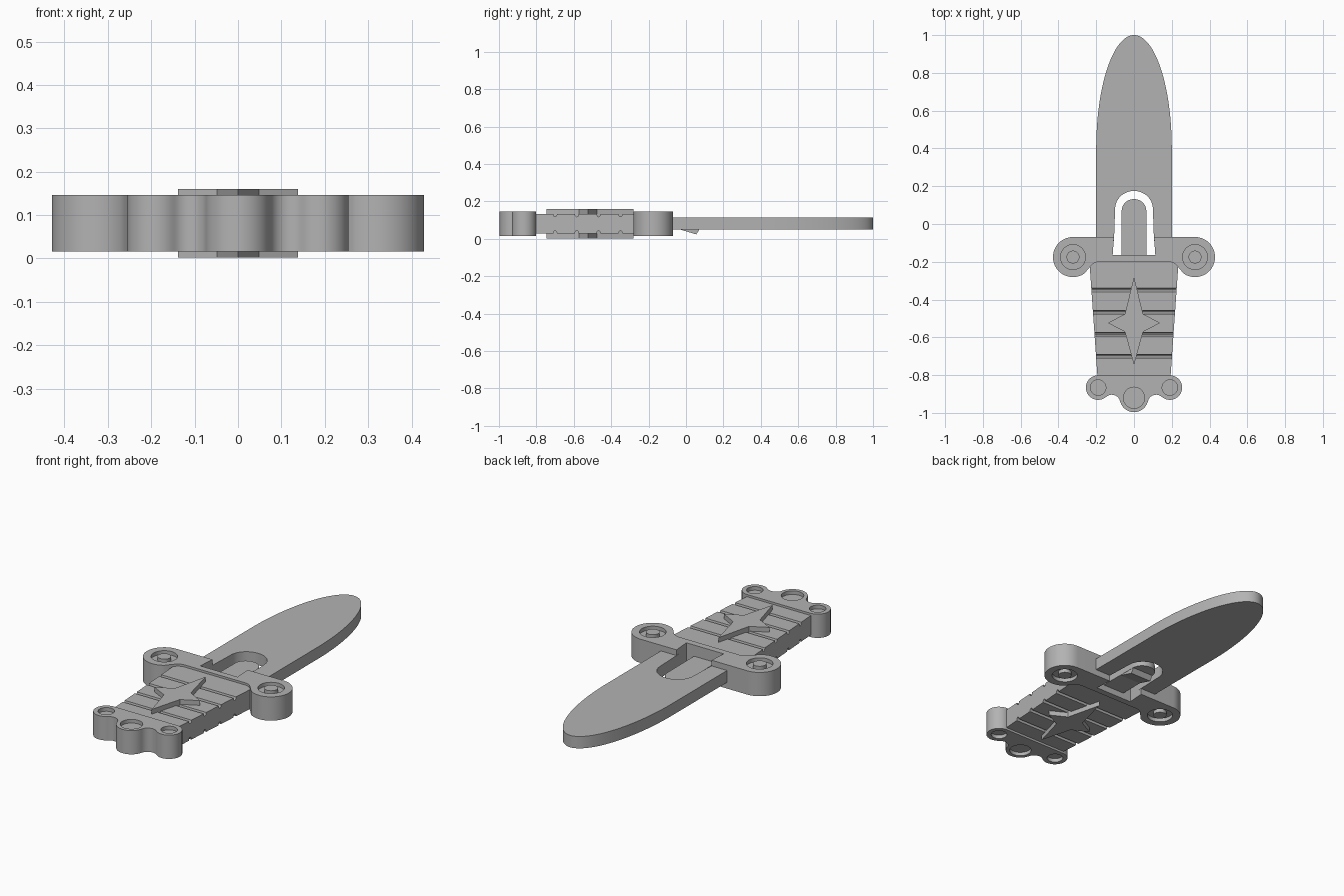
import bpy, bmesh
from math import cos, sin, radians, atan2, degrees, hypot, sqrt

cube = bpy.data.objects.get("Cube")
if cube:
    bpy.data.objects.remove(cube, do_unlink=True)

grey = bpy.data.materials.new("plain grey")
grey.use_nodes = True
grey.diffuse_color = (0.45, 0.45, 0.45, 1)
grey.node_tree.nodes["Principled BSDF"].inputs["Base Color"].default_value = grey.diffuse_color

MID = 0.081          # height of the plane of symmetry
BODY = 0.065         # half thickness of guard and pommel
DEPTH = 0.02         # depth of the round recesses


def finish(name, bm):
    bmesh.ops.recalc_face_normals(bm, faces=bm.faces)
    mesh = bpy.data.meshes.new(name)
    bm.to_mesh(mesh)
    bm.free()
    mesh.materials.append(grey)
    obj = bpy.data.objects.new(name, mesh)
    bpy.context.collection.objects.link(obj)
    return obj


def add_prism(bm, pts, z0, z1):
    face = bm.faces.new([bm.verts.new((x, y, z0)) for x, y in pts])
    ext = bmesh.ops.extrude_face_region(bm, geom=[face])["geom"]
    verts = [v for v in ext if isinstance(v, bmesh.types.BMVert)]
    bmesh.ops.translate(bm, verts=verts, vec=(0, 0, z1 - z0))


def prism(name, pts, z0, z1):
    bm = bmesh.new()
    add_prism(bm, pts, z0, z1)
    return finish(name, bm)


def arc(cx, cy, rx, ry, a0, a1, n=16):
    angles = [radians(a0 + (a1 - a0) * i / n) for i in range(n + 1)]
    return [(cx + rx * cos(a), cy + ry * sin(a)) for a in angles]


def circle(cx, cy, r):
    return arc(cx, cy, r, r, 0, 360, 40)[:-1]


def mirrored(half):
    """Close a right-hand outline with its reflection in x."""
    return half + [(-x, y) for x, y in reversed(half) if x > 1e-5]


def cut_recesses(obj, circles):
    """Sink round recesses into the top and bottom faces."""
    bm = bmesh.new()
    for x, y, r in circles:
        add_prism(bm, circle(x, y, r), MID + BODY - DEPTH, MID + BODY + 0.05)
        add_prism(bm, circle(x, y, r), MID - BODY - 0.05, MID - BODY + DEPTH)
    cutter = finish("recess_cutter", bm)
    cutter.hide_render = True
    mod = obj.modifiers.new("recesses", "BOOLEAN")
    mod.operation, mod.solver, mod.object = "DIFFERENCE", "EXACT", cutter
    bpy.context.view_layer.objects.active = obj
    bpy.ops.object.modifier_apply(modifier=mod.name)
    bpy.data.objects.remove(cutter, do_unlink=True)


parts = []

# Blade: elliptical tip, with a round-topped slot open at the guard end
slot = [(x, y) for x, y in arc(0, 0.08, 0.1, 0.095, 90, 0)]
tip = arc(0, 0.4, 0.2, 0.6, 0, 90, 32)
right = [(0.106, -0.09), (0.2, -0.09)] + tip
left = [(-x, y) for x, y in reversed(right[:-1])]
slot_edge = [(-x, y) for x, y in reversed(slot)] + slot[1:]
parts.append(prism("blade", right + left + slot_edge, 0.05, 0.115))

# Spring tongue inside the slot, with a catch wedge beneath
tongue = mirrored(arc(0, 0.07, 0.065, 0.062, 90, 0) + [(0.067, -0.18)])
parts.append(prism("spring_tongue", tongue, 0.05, 0.085))
bm = bmesh.new()
sides = [[bm.verts.new((x, y, z)) for y, z in
          ((-0.035, 0.051), (0.055, 0.024), (0.072, 0.051))] for x in (-0.064, 0.064)]
bm.faces.new(sides[0])
bm.faces.new(sides[1])
for i in range(3):
    j = (i + 1) % 3
    bm.faces.new((sides[0][i], sides[0][j], sides[1][j], sides[1][i]))
parts.append(finish("tongue_catch", bm))

# Guard: round ends, straight front edge, notched around the tongue
gx, gy, gr = 0.323, -0.175, 0.106
half = [(0, -0.165), (0.113, -0.165), (0.106, gy + gr)]
half += arc(gx, gy, gr, gr, 90, -125, 36)
half += [(0.243, -0.239), (0.225, -0.218), (0.209, -0.206), (0.19, -0.2)]
guard = prism("guard", mirrored(half), MID - BODY, MID + BODY)
cut_recesses(guard, [(s * gx, gy, 0.066) for s in (-1, 1)])
parts.append(guard)

# Round studs standing in the guard recesses
for side, s in (("left", 1), ("right", -1)):
    for level, z0 in (("top", MID + BODY - DEPTH), ("bottom", MID - BODY)):
        parts.append(prism(f"{side}_{level}_stud", circle(s * gx, gy, 0.034), z0, z0 + DEPTH))

# Grip: tapered block with rounded grooves across the top and bottom
G, D, W = 0.053, 0.016, 0.01
edge = [(-0.81, G)]
for y in (-0.70, -0.584, -0.467, -0.35):
    edge += arc(y, G, W, D, 180, 360, 8)
edge.append((-0.19, G))
loop = edge + [(y, -h) for y, h in reversed(edge)]
bm = bmesh.new()
rings = []
for s in (-1, 1):
    rings.append([bm.verts.new((s * (0.194 + (y + 0.8) * 0.07), y, MID + h)) for y, h in loop])
    bm.faces.new(rings[-1])
for i in range(len(loop)):
    j = (i + 1) % len(loop)
    bm.faces.new((rings[0][i], rings[0][j], rings[1][j], rings[1][i]))
parts.append(finish("grip", bm))

# Four-pointed star raised on both faces of the grip
star = mirrored([(0, -0.28), (0.048, -0.476), (0.138, -0.524), (0.048, -0.571), (0, -0.747)])
parts.append(prism("top_star", star, MID + G - D, 0.16))
parts.append(prism("bottom_star", star, 0.002, MID - G + D))

# Pommel: three lobes joined by tangent hollows
sx, sy, sr = 0.19, -0.866, 0.065
cy, cr, fr = -0.92, 0.076, 0.045
d = hypot(sx, cy - sy)
ux, uy = -sx / d, (cy - sy) / d
a = ((sr + fr) ** 2 - (cr + fr) ** 2 + d * d) / (2 * d)
h = sqrt((sr + fr) ** 2 - a * a)
fx, fy = sx + a * ux - h * uy, sy + a * uy + h * ux
if fy > sy:
    fx, fy = sx + a * ux + h * uy, sy + a * uy - h * ux
to_side = degrees(atan2(sy - fy, sx - fx))
to_centre = degrees(atan2(cy - fy, -fx))
half = [(0, sy + sr)] + arc(sx, sy, sr, sr, 90, to_side - 180, 28)
half += arc(fx, fy, fr, fr, to_side, to_centre, 12)[1:]
half += arc(0, cy, cr, cr, to_centre - 180, -90, 12)[1:]
pommel = prism("pommel", mirrored(half), MID - BODY, MID + BODY)
cut_recesses(pommel, [(-sx, sy, 0.041), (sx, sy, 0.041), (0, cy, 0.056)])
parts.append(pommel)

# Smooth the curved walls, keep the edges crisp
bpy.ops.object.select_all(action="DESELECT")
for obj in parts:
    obj.select_set(True)
bpy.context.view_layer.objects.active = parts[0]
bpy.ops.object.shade_smooth_by_angle(angle=radians(30))
